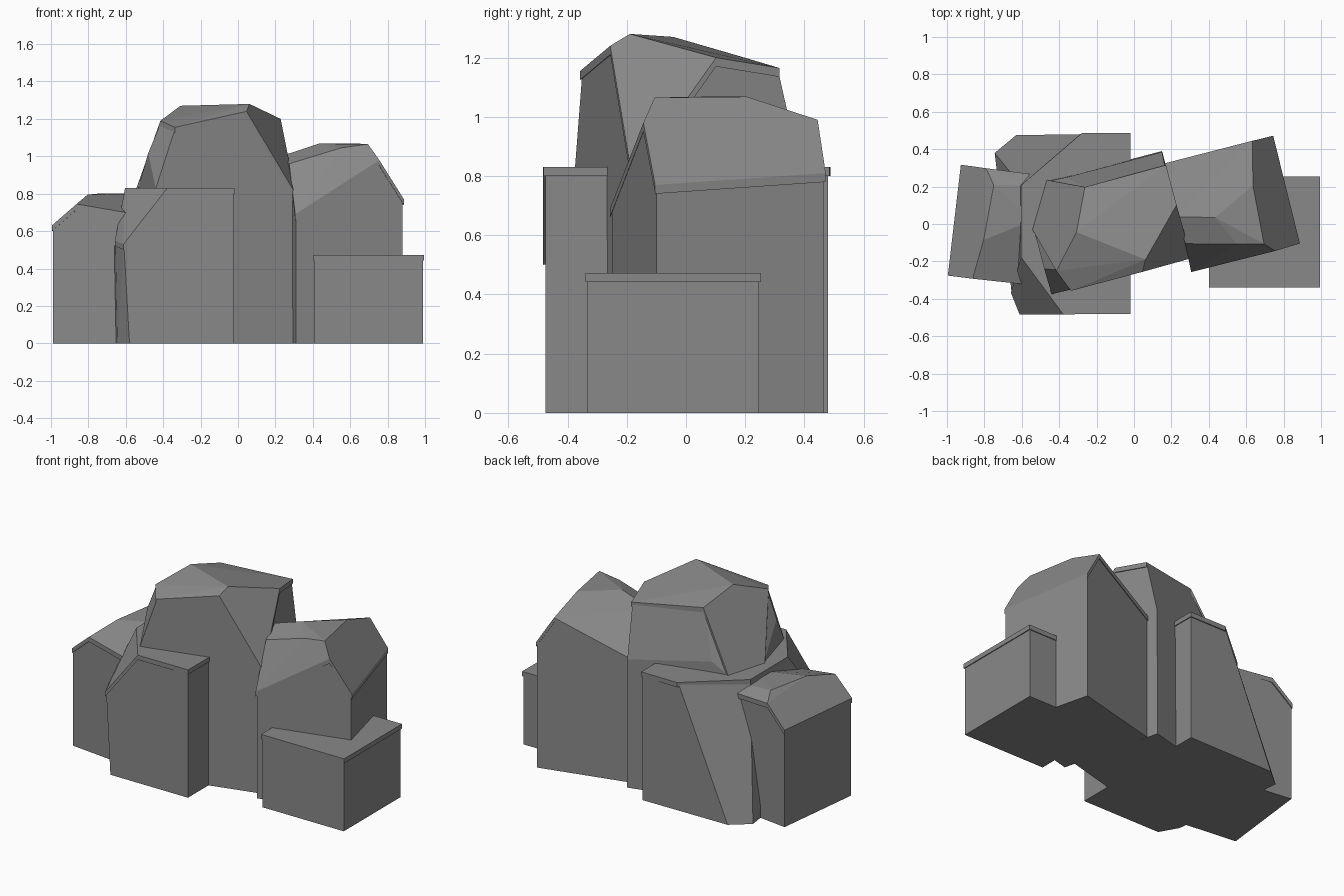
import bpy, bmesh
from mathutils import Vector

if "Cube" in bpy.data.objects:
    bpy.data.objects.remove(bpy.data.objects["Cube"])

stone = bpy.data.materials.new("grey_stone")
stone.diffuse_color = (0.25, 0.25, 0.25, 1)
stone.use_nodes = True
stone.node_tree.nodes["Principled BSDF"].inputs["Base Color"].default_value = stone.diffuse_color


def finish(bm, name):
    bmesh.ops.recalc_face_normals(bm, faces=bm.faces)
    me = bpy.data.meshes.new(name)
    bm.to_mesh(me)
    bm.free()
    me.materials.append(stone)
    bpy.context.collection.objects.link(bpy.data.objects.new(name, me))


def hull(pts):
    bm = bmesh.new()
    for p in pts:
        bm.verts.new(p)
    r = bmesh.ops.convex_hull(bm, input=bm.verts)
    junk = {g for g in r["geom_interior"] + r["geom_unused"] if isinstance(g, bmesh.types.BMVert)}
    bmesh.ops.delete(bm, geom=[v for v in junk if v.is_valid], context='VERTS')
    bmesh.ops.dissolve_limit(bm, angle_limit=0.09, verts=bm.verts, edges=bm.edges)
    bm.normal_update()
    return bm


def rock(name, base, upper, lip=0.4):
    """Faceted rock: hull of footprint and crown, plus a slightly overhanging cap."""
    pts = [(x, y, 0) for x, y in base] + upper
    cap = hull(pts)
    drop = [f for f in cap.faces if f.normal.z < lip]
    bmesh.ops.delete(cap, geom=drop, context='FACES')
    mid = Vector((sum(p[0] for p in base), sum(p[1] for p in base), 0)) / len(base)
    for v in cap.verts:
        d = v.co - mid
        d.z = 0
        v.co += d.normalized() * 0.008
    r = bmesh.ops.extrude_face_region(cap, geom=list(cap.faces), use_keep_orig=True)
    for v in [g for g in r["geom"] if isinstance(g, bmesh.types.BMVert)]:
        v.co.z -= 0.03
    finish(cap, name + "_cap")
    body = hull(pts)
    for v in body.verts:
        if v.co.z > 0.01:
            v.co.z -= 0.003
    finish(body, name)


# low rock on the left
rock("left_rock", [(-.922, .31), (-.99, -.27), (-.55, -.32), (-.55, .26)],
     [(-.922, .31, .63), (-.99, -.27, .63), (-.86, -.285, .745), (-.55, -.32, .69),
      (-.8, -.08, .795), (-.55, .02, .8), (-.75, .2, .8), (-.55, .2, .79),
      (-.79, .29, .76), (-.55, .26, .75)])

# wide slab running front to back
rock("middle_slab", [(-.025, -.475), (-.025, .48), (-.63, .475), (-.745, .38),
                     (-.735, .3), (-.645, -.36), (-.58, -.475)],
     [(-.025, -.475, .83), (-.025, .48, .83), (-.28, .48, .83), (-.6, .2, .83),
      (-.6, -.17, .83), (-.38, -.475, .83), (-.61, -.475, .53), (-.655, -.36, .55)])

# tall central boulder
rock("tall_boulder", [(-.44, -.375), (.3, -.18), (.15, .39), (-.46, .23), (-.535, -.03)],
     [(-.44, -.375, .83), (-.48, -.24, 1.02), (-.535, -.03, .83), (-.46, .23, .83),
      (-.36, .25, .9), (.15, .385, .83), (.3, -.18, .8),
      (-.335, -.35, 1.155), (-.41, -.245, 1.19), (.04, -.25, 1.24), (.055, -.185, 1.28),
      (-.3, -.04, 1.27), (-.26, .19, 1.2), (.165, .31, 1.165), (.22, .1, 1.2)])

# medium boulder on the right
rock("right_boulder", [(.17, .32), (.74, .465), (.88, -.1), (.31, -.25)],
     [(.17, .32, .8), (.74, .465, .81), (.88, -.1, .77), (.31, -.25, .69),
      (.75, -.138, .98), (.69, -.1, 1.065), (.55, -.1, 1.045), (.28, -.1, .96),
      (.235, .04, 1.0), (.44, .04, 1.068), (.63, .2, 1.068), (.63, .437, .99)])

# small box stone in front on the right
box = [(.407, -.333), (.99, -.333), (.99, .247), (.407, .247)]
rock("small_stone", box, [(x, y, .472) for x, y in box])
